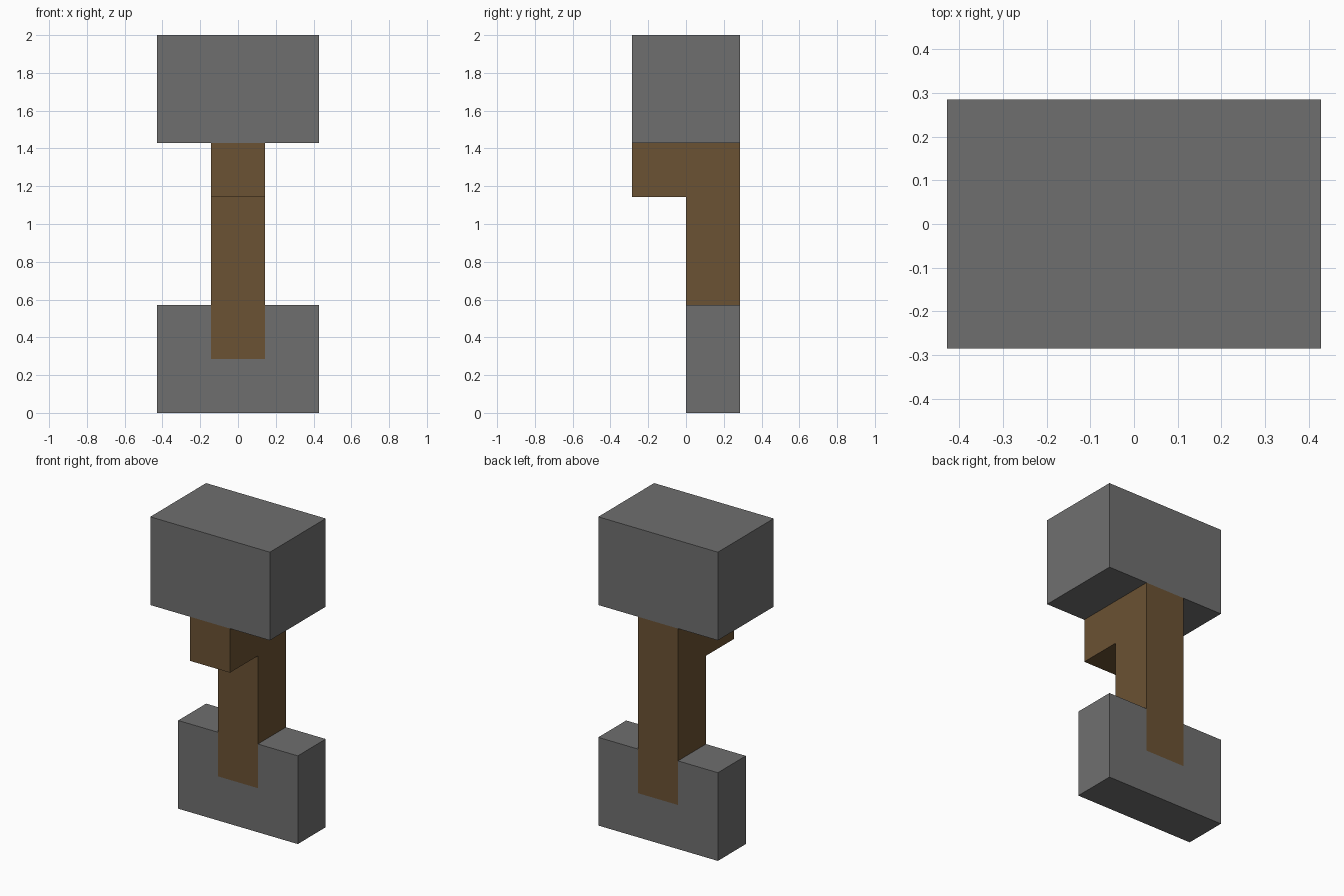
import bpy
import bmesh
from mathutils import Vector

cube = bpy.data.objects.get("Cube")
if cube:
    bpy.data.objects.remove(cube, do_unlink=True)

U = 2 / 7  # grid module: every dimension is a multiple of half of this


def make_material(name, rgb):
    mat = bpy.data.materials.new(name)
    mat.use_nodes = True
    mat.diffuse_color = (*rgb, 1)
    mat.node_tree.nodes["Principled BSDF"].inputs["Base Color"].default_value = (*rgb, 1)
    return mat


def extrude_profile(name, points, direction, mat):
    """Extrude a flat outline (in modules) along a direction (in modules)."""
    bm = bmesh.new()
    face = bm.faces.new([bm.verts.new(Vector(p) * U) for p in points])
    result = bmesh.ops.extrude_face_region(bm, geom=[face], use_keep_orig=True)
    moved = [g for g in result["geom"] if isinstance(g, bmesh.types.BMVert)]
    bmesh.ops.translate(bm, verts=moved, vec=Vector(direction) * U)
    bmesh.ops.recalc_face_normals(bm, faces=bm.faces)
    mesh = bpy.data.meshes.new(name)
    bm.to_mesh(mesh)
    bm.free()
    mesh.materials.append(mat)
    obj = bpy.data.objects.new(name, mesh)
    bpy.context.collection.objects.link(obj)
    return obj


stone = make_material("stone grey", (0.159, 0.159, 0.159))
wood = make_material("wood brown", (0.147, 0.084, 0.033))

# Upper block
head = [(-1.5, 5), (1.5, 5), (1.5, 7), (-1.5, 7)]
extrude_profile("upper_block", [(x, -1, z) for x, z in head], (0, 2, 0), stone)

# Lower block, notched so the post sits flush in it
half = [(0.5, 1), (0.5, 2), (1.5, 2), (1.5, 0)]
outline = half + [(-x, z) for x, z in reversed(half)]
extrude_profile("lower_block", [(x, 0, z) for x, z in outline], (0, 1, 0), stone)

# Post with the forward arm under the upper block
post = [(0, 1), (1, 1), (1, 5), (-1, 5), (-1, 4), (0, 4)]
extrude_profile("post_and_arm", [(-0.5, y, z) for y, z in post], (1, 0, 0), wood)
